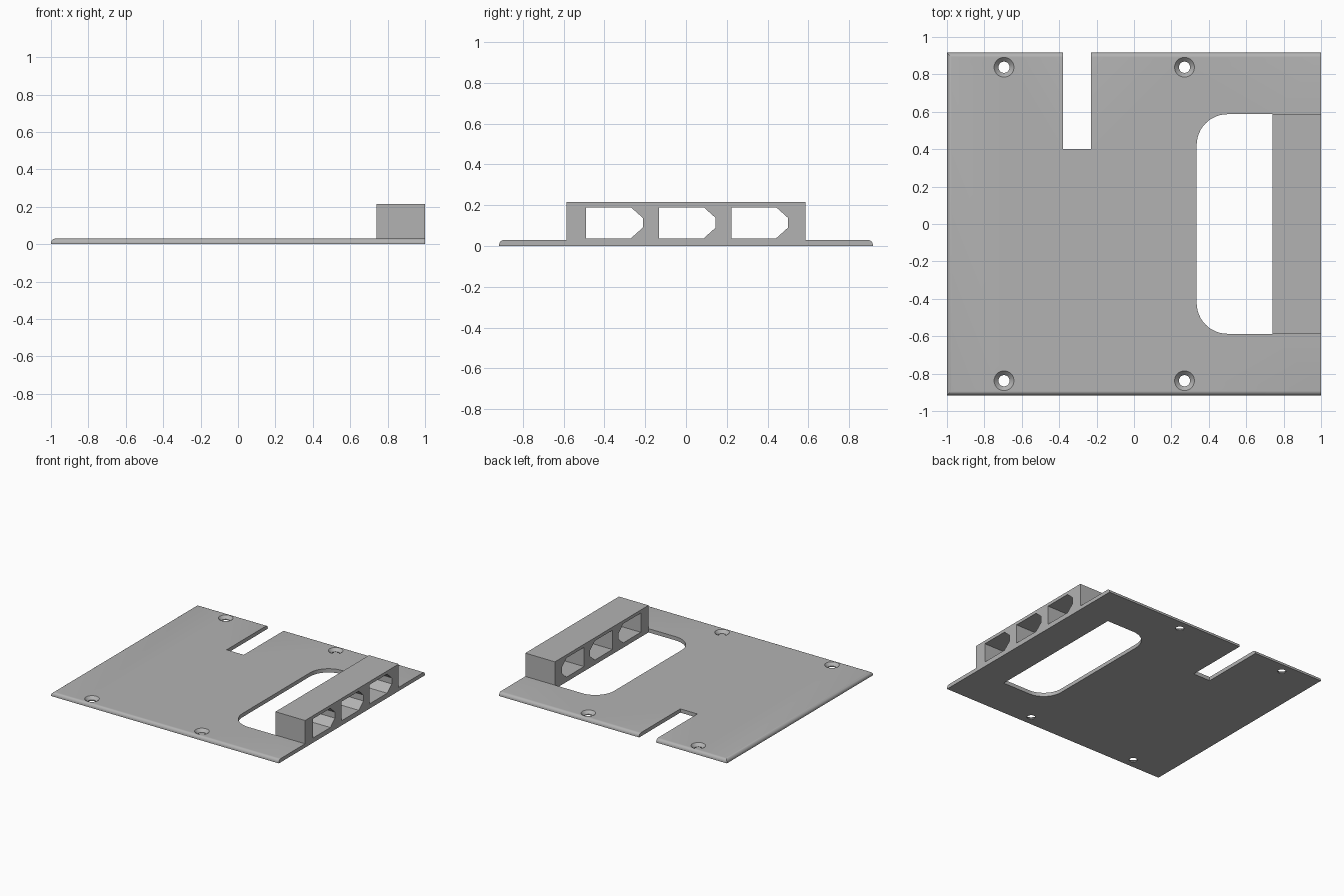
import bpy, bmesh, math
from mathutils import Vector

if "Cube" in bpy.data.objects:
    bpy.data.objects.remove(bpy.data.objects["Cube"])

grey = bpy.data.materials.new("plain grey")
grey.diffuse_color = (0.45, 0.45, 0.45, 1)
grey.use_nodes = True
grey.node_tree.nodes["Principled BSDF"].inputs["Base Color"].default_value = grey.diffuse_color


def make_object(name, bm):
    bmesh.ops.recalc_face_normals(bm, faces=bm.faces)
    mesh = bpy.data.meshes.new(name)
    bm.to_mesh(mesh)
    bm.free()
    mesh.materials.append(grey)
    obj = bpy.data.objects.new(name, mesh)
    bpy.context.collection.objects.link(obj)
    return obj


def prism(name, points, vector):
    """Extrude a closed outline along a vector."""
    bm = bmesh.new()
    face = bm.faces.new([bm.verts.new(p) for p in points])
    result = bmesh.ops.extrude_face_region(bm, geom=[face], use_keep_orig=True)
    verts = [g for g in result["geom"] if isinstance(g, bmesh.types.BMVert)]
    bmesh.ops.translate(bm, verts=verts, vec=vector)
    return make_object(name, bm)


def box(name, x0, x1, y0, y1, z0, z1):
    return prism(name, [(x0, y0, z0), (x1, y0, z0), (x1, y1, z0), (x0, y1, z0)],
                 (0, 0, z1 - z0))


def lathe(name, x, y, profile, steps=32):
    """Closed solid of stacked rings, given as (radius, height) pairs."""
    bm = bmesh.new()
    rings = [[bm.verts.new((x + r * math.cos(2 * math.pi * i / steps),
                            y + r * math.sin(2 * math.pi * i / steps), z))
              for i in range(steps)] for r, z in profile]
    for a, b in zip(rings, rings[1:]):
        for i in range(steps):
            j = (i + 1) % steps
            bm.faces.new((a[i], a[j], b[j], b[i]))
    bm.faces.new(rings[0])
    bm.faces.new(rings[-1])
    return make_object(name, bm)


def combine(target, tool, operation):
    bpy.context.view_layer.objects.active = target
    mod = target.modifiers.new(operation, "BOOLEAN")
    mod.operation, mod.solver, mod.object = operation, "EXACT", tool
    bpy.ops.object.modifier_apply(modifier=mod.name)
    bpy.data.objects.remove(tool)


T, HALF_Y, OPEN_Y, WALL_X = 0.03, 0.916, 0.587, 0.74

# Base plate, rounded along the front, back and left top edges
plate = box("mounting_plate", -1, 1, -HALF_Y, HALF_Y, 0, T)
bm = bmesh.new()
bm.from_mesh(plate.data)
rounded = [e for e in bm.edges
           if all(v.co.z > T / 2 for v in e.verts)
           and not all(v.co.x > 0.9 for v in e.verts)]
bmesh.ops.bevel(bm, geom=rounded, offset=0.024, segments=6, profile=0.5,
                affect="EDGES")
bm.to_mesh(plate.data)
bm.free()

# Socket housing along the right edge
combine(plate, box("housing", WALL_X, 1, -OPEN_Y, OPEN_Y, 0, 0.215), "UNION")

# Socket windows with two clipped corners, right through the housing
for y in (-0.49, -0.133, 0.222):
    outline = [(0, 0.038), (0.22, 0.038), (0.278, 0.09),
               (0.278, 0.138), (0.22, 0.19), (0, 0.19)]
    window = prism("window_cutter", [(0.6, y + a, z) for a, z in outline], (0.6, 0, 0))
    combine(plate, window, "DIFFERENCE")

# Large opening with rounded left corners
R, X0 = 0.165, 0.335
outline = [(WALL_X, -OPEN_Y, -0.1), (WALL_X, OPEN_Y, -0.1)]
for side, start in ((1, 90), (-1, 180)):
    for i in range(13):
        a = math.radians(start + 7.5 * i)
        outline.append((X0 + R + R * math.cos(a),
                        side * (OPEN_Y - R) + R * math.sin(a), -0.1))
combine(plate, prism("opening_cutter", outline, (0, 0, 0.2)), "DIFFERENCE")

# Cable slot at the back
combine(plate, box("slot_cutter", -0.38, -0.23, 0.4, 1.1, -0.1, 0.1), "DIFFERENCE")

# Countersunk screw holes
for x in (-0.695, 0.27):
    for y in (-0.838, 0.838):
        hole = lathe("hole_cutter", x, y,
                     [(0.03, -0.1), (0.03, 0.007), (0.053, T), (0.053, 0.1)])
        combine(plate, hole, "DIFFERENCE")

# Smooth the curved walls, keeping edges sharp
bpy.context.view_layer.objects.active = plate
plate.select_set(True)
bpy.ops.object.shade_smooth_by_angle(angle=math.radians(30))
